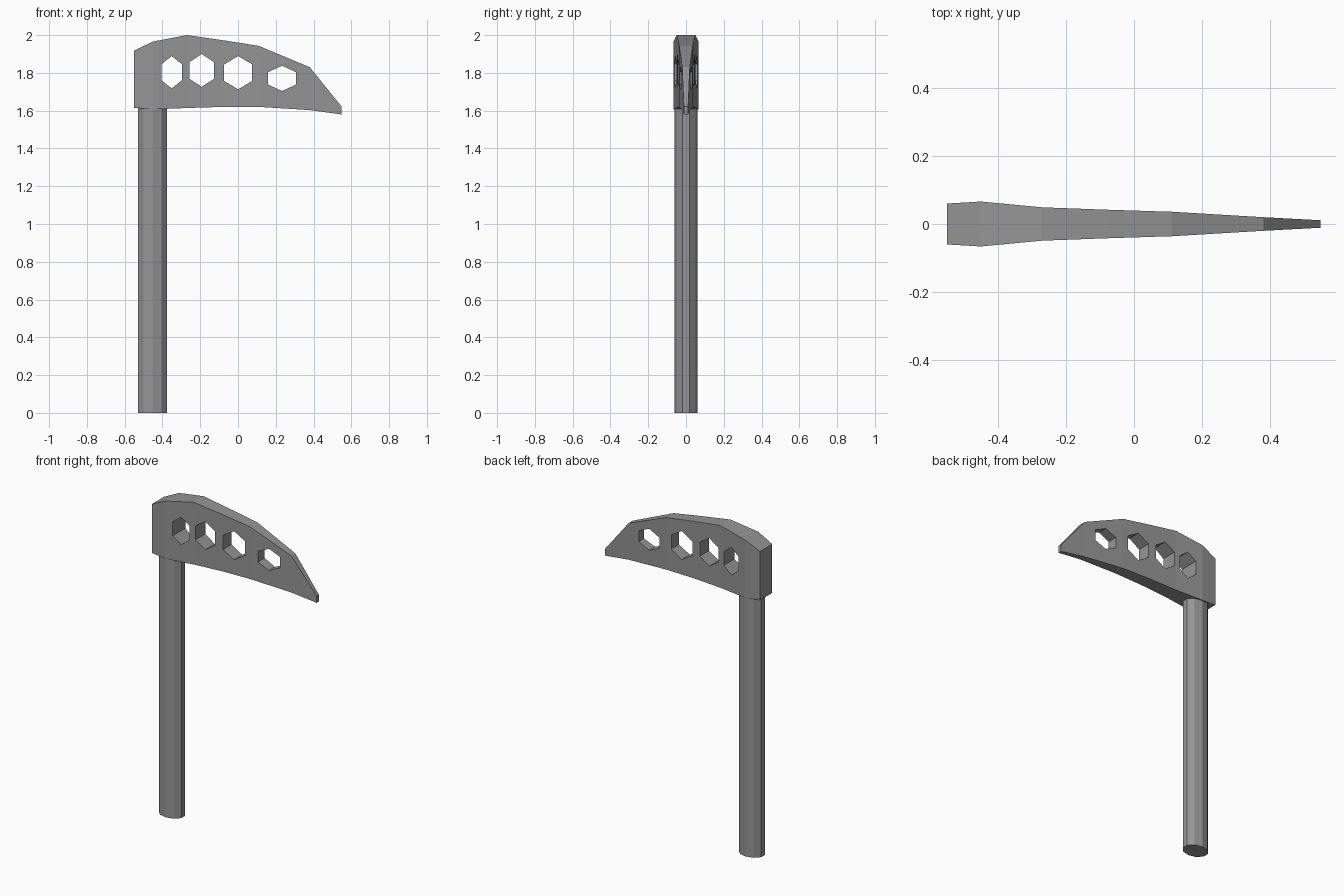
import bpy
import bmesh
import math

default = bpy.data.objects.get("Cube")
if default:
    bpy.data.objects.remove(default, do_unlink=True)

grey = bpy.data.materials.new("plain grey")
grey.use_nodes = True
colour = (0.3, 0.3, 0.3, 1)
grey.diffuse_color = colour
grey.node_tree.nodes["Principled BSDF"].inputs["Base Color"].default_value = colour


def loft(name, rings):
    """Skin a closed solid through rings that share a point count."""
    bm = bmesh.new()
    loops = [[bm.verts.new(p) for p in ring] for ring in rings]
    count = len(loops[0])
    for a, b in zip(loops, loops[1:]):
        for i in range(count):
            j = (i + 1) % count
            bm.faces.new((a[i], a[j], b[j], b[i]))
    bm.faces.new(loops[0])
    bm.faces.new(loops[-1])
    bmesh.ops.recalc_face_normals(bm, faces=bm.faces)
    mesh = bpy.data.meshes.new(name)
    bm.to_mesh(mesh)
    bm.free()
    mesh.materials.append(grey)
    obj = bpy.data.objects.new(name, mesh)
    bpy.context.collection.objects.link(obj)
    return obj


# Handle: ten-sided oval shaft
def shaft_ring(z):
    angles = [math.tau * (i + 0.5) / 10 for i in range(10)]
    return [(-0.453 + 0.081 * math.cos(a), 0.062 * math.sin(a), z) for a in angles]


loft("handle", [shaft_ring(0), shaft_ring(1.62)])

# Head: rectangular sections (x, bottom, top, half thickness) tapering to the tip
sections = [
    (-0.55, 1.615, 1.918, 0.060),
    (-0.45, 1.607, 1.966, 0.066),
    (-0.27, 1.614, 2.000, 0.049),
    (-0.08, 1.620, 1.973, 0.042),
    (0.11, 1.620, 1.943, 0.036),
    (0.38, 1.603, 1.830, 0.020),
    (0.548, 1.580, 1.622, 0.011),
]
head = loft("blade_head", [
    [(x, -w, lo), (x, w, lo), (x, w, hi), (x, -w, hi)] for x, lo, hi, w in sections])

# Hexagonal holes (centre x, half width, bottom, top) cut through the head
holes = [
    (-0.351, 0.054, 1.718, 1.889),
    (-0.192, 0.066, 1.726, 1.900),
    (0.001, 0.074, 1.713, 1.889),
    (0.233, 0.073, 1.704, 1.838),
]
for x, half, lo, hi in holes:
    q = (hi - lo) / 4
    hexagon = [(x, hi), (x + half, hi - q), (x + half, lo + q),
               (x, lo), (x - half, lo + q), (x - half, hi - q)]
    cutter = loft("hole_cutter", [[(px, y, pz) for px, pz in hexagon] for y in (-0.2, 0.2)])
    cutter.hide_render = True
    bpy.context.view_layer.objects.active = head
    cut = head.modifiers.new("hole", "BOOLEAN")
    cut.operation = "DIFFERENCE"
    cut.solver = "EXACT"
    cut.object = cutter
    bpy.ops.object.modifier_apply(modifier=cut.name)
    bpy.data.objects.remove(cutter, do_unlink=True)
